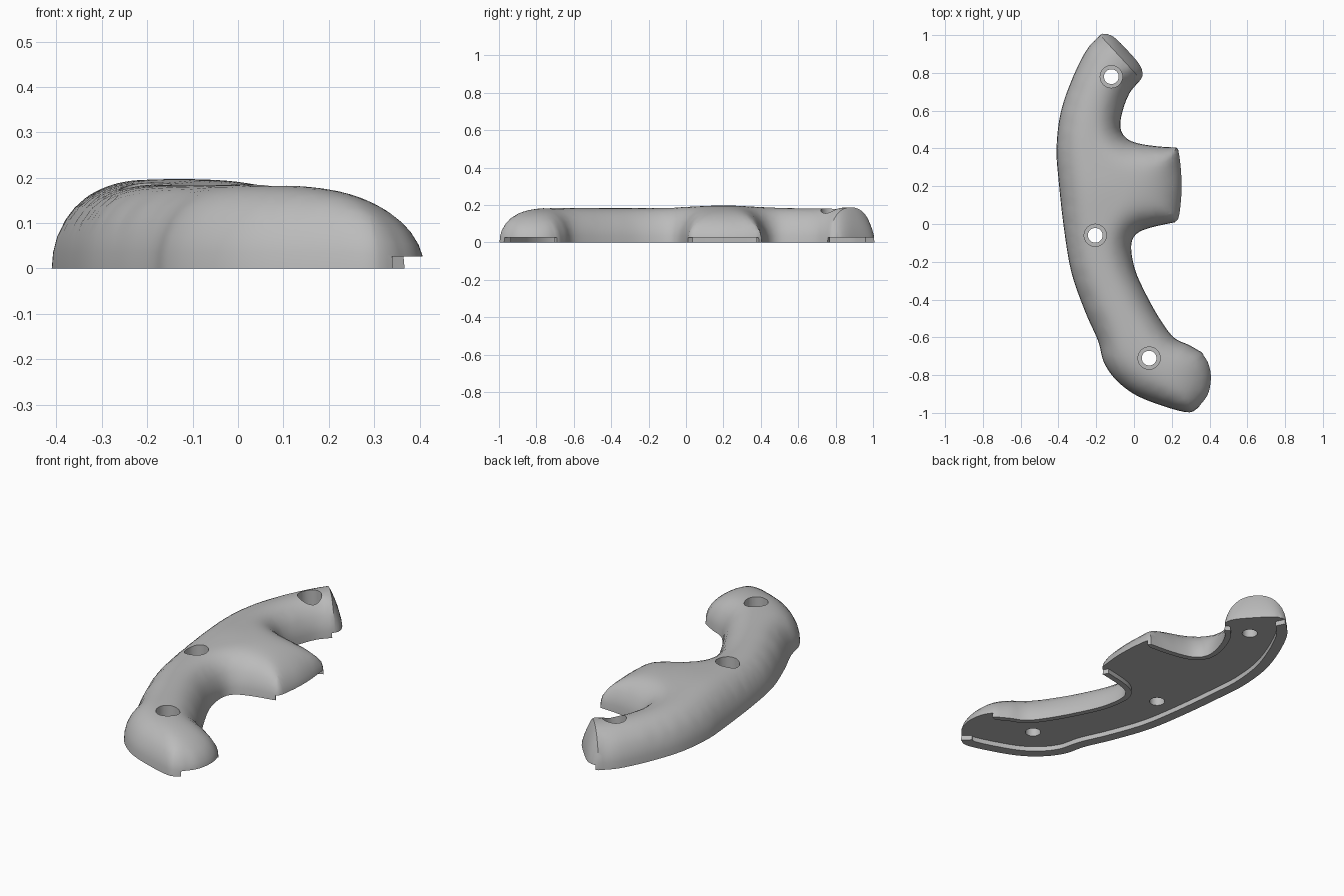
import bpy, bmesh, math
from mathutils import Vector as V
from mathutils.geometry import delaunay_2d_cdt

if "Cube" in bpy.data.objects:
    bpy.data.objects.remove(bpy.data.objects["Cube"])

H, STEP = 0.187, 0.02

# Outline runs, counter-clockwise: outer side, foot end, lower inside, branch end, upper inside
OUTER = [(-.18, 1), (-.255, .915), (-.335, .75), (-.39, .58), (-.41, .4), (-.4, .24), (-.37, -.03),
         (-.33, -.26), (-.26, -.46), (-.19, -.62), (-.16, -.73), (-.1, -.82), (0, -.9),
         (.135, -.957), (.285, -.997), (.345, -.97)]
FOOT = [(.345, -.97), (.395, -.9), (.41, -.81), (.395, -.735), (.36, -.68)]
LOWER = [(.36, -.68), (.29, -.64), (.21, -.6), (.135, -.5), (.06, -.365), (.005, -.24),
         (-.015, -.12), (.01, -.055), (.085, -.02), (.22, .01)]
BRANCH = [(.22, .01), (.238, .03), (.25, .11), (.255, .2), (.25, .3), (.238, .385), (.225, .405)]
UPPER = [(.225, .405), (.135, .41), (.03, .425), (-.035, .45), (-.07, .5), (-.065, .58),
         (-.025, .69), (.037, .765)]


def smooth_run(pts):
    """Catmull-Rom curve through the points, evenly resampled, last point left out."""
    p = [V(q) for q in pts]
    p = [2 * p[0] - p[1]] + p + [2 * p[-1] - p[-2]]
    fine = []
    for a, b, c, d in zip(p, p[1:], p[2:], p[3:]):
        for k in range(20):
            t = k / 20
            fine.append(0.5 * (2 * b + (c - a) * t + (2 * a - 5 * b + 4 * c - d) * t * t
                               + (3 * b - a - 3 * c + d) * t ** 3))
    fine.append(p[-2])
    total = sum((b - a).length for a, b in zip(fine, fine[1:]))
    n = max(2, round(total / STEP))
    out, acc = [], 0
    for a, b in zip(fine, fine[1:]):
        if acc >= len(out) * total / n - 1e-9 and len(out) < n:
            out.append(a)
        acc += (b - a).length
    return out


# slope radius and recess offset (negative = rim inside the edge) for every run
outline, radius, offset = [], [], []
for run, r, o in ((OUTER, .165, -.055), (FOOT, .30, .04), (LOWER, .165, -.03),
                  (BRANCH, .28, .04), (UPPER, .165, -.03)):
    pts = smooth_run(run)
    outline += pts
    radius += [r] * len(pts)
    offset += [o] * len(pts)
n_side = len(outline)
radius = [sum(radius[(i + k) % n_side] for k in range(-5, 6)) / 11 for i in range(n_side)]

# Cut end: a chord carrying an arch, and a face bulging out beyond it
E, A = V(UPPER[-1]), V(OUTER[0])
cut_n = V(((A - E).y, -(A - E).x)).normalized()
NC = 18
us = [(1 - math.cos(math.pi * k / NC)) / 2 for k in range(NC + 1)]
chord = [E.lerp(A, u) for u in us]
arch = [H * math.sqrt(max(0, 1 - abs(2 * u - 1) ** 2.3)) for u in us]
bulge = [.055 * math.sqrt(max(0, 1 - (2 * u - 1) ** 4)) for u in us]
outline += [chord[k] + cut_n * bulge[k] for k in range(NC)]
offset += [.04] * NC
n_all = len(outline)


def normal(i):
    d = outline[(i + 1) % n_all] - outline[i - 1]
    return V((d.y, -d.x)).normalized()


def inside(p):
    hit = False
    for a, b in zip(outline, outline[1:] + outline[:1]):
        if (a.y > p.y) != (b.y > p.y) and p.x < a.x + (b.x - a.x) * (p.y - a.y) / (b.y - a.y):
            hit = not hit
    return hit


def height(p, t):
    t = min(t, 1)
    lump = .01 * math.exp(-((p.x + .13) ** 2 + (p.y - .2) ** 2) / .03)
    return (H + lump) * math.sqrt(1 - (1 - t) ** 2)


def blended(p):
    """Smoothed relative distance from the side edges."""
    s = sum(r ** 3 / (q - p).length_squared ** 2 for q, r in zip(outline, radius))
    return (s * STEP * 2 / math.pi) ** (-1 / 3)


def clear(p, d):
    return (p - E).dot(cut_n) < -.012 and min((q - p).length for q in outline[:n_side]) > d


# Plan points with their heights
plan, zs = list(outline), [0.0] * n_all
for o in (.003, .012, .03, .05):
    for i in range(n_side):
        p = outline[i] - normal(i) * o
        if clear(p, o * .93) and inside(p):
            plan.append(p)
            zs.append(height(p, o / radius[i] if o < .02 else blended(p)))
for ix in range(-17, 18):
    for iy in range(-40, 41):
        p = V((ix * .025 + (iy % 2) * .0125, iy * .025))
        if inside(p) and clear(p, .064):
            plan.append(p)
            zs.append(height(p, blended(p)))
edges, prev = [(i, (i + 1) % n_all) for i in range(n_all)], n_side
for k in range(1, NC):
    edges.append((prev, len(plan)))
    prev = len(plan)
    for f in (0, .2, .45, .7, .9):
        plan.append(chord[k] + cut_n * bulge[k] * f)
        zs.append(arch[k] * (1 - f) ** .6)
edges.append((prev, 0))

# Grip body: domed skin over the plan plus a flat base
vs, _, fs, origin, _, _ = delaunay_2d_cdt(plan, edges, [], 0, 1e-6)
bm = bmesh.new()
verts, base = [], {}
for co, src in zip(vs, origin):
    v = bm.verts.new((co.x, co.y, zs[src[0]] if src else 0))
    verts.append(v)
    for s in src:
        base[s] = v
for f in fs:
    a, b, c = (vs[i] for i in f)
    if inside((a + b + c) / 3):
        flip = (b - a).cross(c - a) < 0
        bm.faces.new([verts[i] for i in (reversed(f) if flip else f)])
bm.faces.new([base[i] for i in reversed(range(n_all))])
bmesh.ops.delete(bm, geom=[v for v in bm.verts if not v.link_faces], context='VERTS')


def make(name, bm):
    me = bpy.data.meshes.new(name)
    bm.to_mesh(me)
    bm.free()
    ob = bpy.data.objects.new(name, me)
    bpy.context.scene.collection.objects.link(ob)
    return ob


def prism(name, pts, z0, z1):
    b = bmesh.new()
    lo, hi = ([b.verts.new((p[0], p[1], z)) for p in pts] for z in (z0, z1))
    b.faces.new(lo[::-1])
    b.faces.new(hi)
    for i in range(len(pts)):
        b.faces.new((lo[i - 1], lo[i], hi[i], hi[i - 1]))
    return make(name, b)


def circle(x, y, r):
    return [(x + r * math.cos(a * math.pi / 20), y + r * math.sin(a * math.pi / 20)) for a in range(40)]


def volume(me):
    b = bmesh.new()
    b.from_mesh(me)
    v = b.calc_volume(signed=True)
    b.free()
    return v


def cut(ob, cutter):
    """Subtract the cutter, keeping the first solver result of a plausible volume."""
    cutter.hide_render = True
    before = volume(ob.data)
    for solver in ('EXACT', 'MANIFOLD', 'FLOAT'):
        m = ob.modifiers.new("cut", 'BOOLEAN')
        m.operation, m.solver, m.object = 'DIFFERENCE', solver, cutter
        bpy.context.view_layer.update()
        dg = bpy.context.evaluated_depsgraph_get()
        me = bpy.data.meshes.new_from_object(ob.evaluated_get(dg))
        ob.modifiers.clear()
        if .7 * before < volume(me) < before:
            ob.data = me
            break
    bpy.data.objects.remove(cutter)


body = make("grip_body", bm)

# Recessed underside, open at the three ends
cut(body, prism("recess_cutter", [outline[i] + normal(i) * offset[i] for i in range(n_all)], -.1, .026))
# Stepped bolt holes
for x, y in ((-.12, .78), (-.205, -.06), (.08, -.71)):
    cut(body, prism("bolt_cutter", circle(x, y, .039), -.15, .4))
    cut(body, prism("bolt_head_cutter", circle(x, y, .059), .09, .41))

grey = bpy.data.materials.new("grey")
grey.diffuse_color = (.5, .5, .5, 1)
grey.use_nodes = True
grey.node_tree.nodes["Principled BSDF"].inputs["Base Color"].default_value = grey.diffuse_color
body.data.materials.clear()
body.data.materials.append(grey)
bpy.context.view_layer.objects.active = body
body.select_set(True)
bpy.ops.object.shade_smooth_by_angle(angle=math.radians(35))
